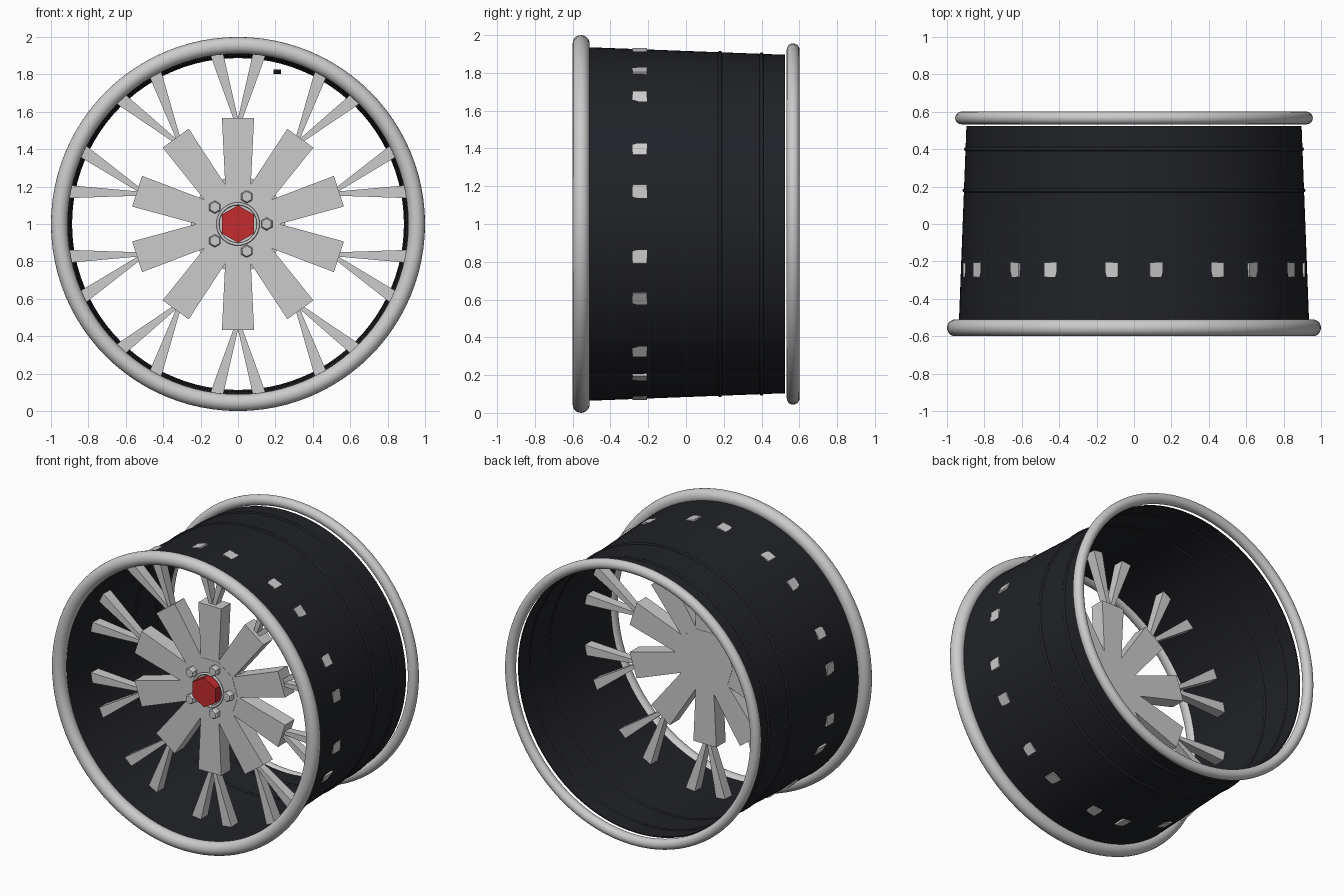
import bpy, math
from mathutils import Matrix, Vector

if "Cube" in bpy.data.objects:
    bpy.data.objects.remove(bpy.data.objects["Cube"])

C = 1.0  # height of the axle


def material(name, rgb):
    m = bpy.data.materials.new(name)
    m.diffuse_color = (*rgb, 1)
    m.use_nodes = True
    m.node_tree.nodes["Principled BSDF"].inputs["Base Color"].default_value = m.diffuse_color
    return m


black = material("satin_black", (0.015, 0.016, 0.02))
red = material("cap_red", (0.55, 0.025, 0.03))


def finish(ob, name, mat=None, smooth=False):
    ob.name = ob.data.name = name
    if mat:
        ob.data.materials.append(mat)
    if smooth:
        bpy.context.view_layer.objects.active = ob
        ob.select_set(True)
        bpy.ops.object.shade_smooth_by_angle(angle=math.radians(40))
    ob.select_set(False)
    return ob


def mesh(name, verts, faces, mat=None, smooth=False):
    me = bpy.data.meshes.new(name)
    me.from_pydata(verts, [], faces)
    ob = bpy.data.objects.new(name, me)
    bpy.context.collection.objects.link(ob)
    return finish(ob, name, mat, smooth)


def ring(name, y, major, minor, mat=None, seg=96, sides=20):
    bpy.ops.mesh.primitive_torus_add(
        location=(0, y, C), rotation=(math.pi / 2, 0, 0), major_radius=major,
        minor_radius=minor, major_segments=seg, minor_segments=sides)
    return finish(bpy.context.object, name, mat, True)


def lathe(name, profile, n, x=0, z=C, phase=0, mat=None, closed=False):
    """Spin (y, radius) points about the y axis; cap the ends unless closed."""
    verts, faces, k = [], [], len(profile)
    for y, r in profile:
        for i in range(n):
            a = phase + 2 * math.pi * i / n
            verts.append((x + r * math.cos(a), y, z + r * math.sin(a)))
    for j in range(k if closed else k - 1):
        p, q = j * n, (j + 1) % k * n
        for i in range(n):
            i2 = (i + 1) % n
            faces.append((p + i, p + i2, q + i2, q + i))
    if not closed:
        faces += [tuple(range(n))[::-1], tuple(range((k - 1) * n, k * n))]
        # Ends wind opposite to the seen side order, so turn every cap outward
        faces[-2:] = [f[::-1] for f in faces[-2:]]
        faces[-2:] = [f[::-1] for f in faces[-2:]]
    return mesh(name, verts, faces, mat, n > 40)


def bar(name, angle, p, q, w, y0, y1):
    """Tapered bar from p to q (across, radius), turned to a spoke angle."""
    dx, dz = q[0] - p[0], q[1] - p[1]
    length = math.hypot(dx, dz)
    nx, nz = dz / length, -dx / length
    turn = Matrix.Rotation(angle - math.pi / 2, 2)
    verts = []
    for (cx, cz), width, (ya, yb) in ((p, w[0], y0), (q, w[1], y1)):
        for s, y in ((-1, ya), (1, ya), (1, yb), (-1, yb)):
            v = turn @ Vector((cx + nx * s * width / 2, cz + nz * s * width / 2))
            verts.append((v.x, y, C + v.y))
    faces = [(0, 1, 2, 3), (7, 6, 5, 4)]
    faces += [(i, i + 4, (i + 1) % 4 + 4, (i + 1) % 4) for i in range(4)]
    return mesh(name, verts, faces)


# Rim lips and barrel
ring("front_lip", -0.555, 0.955, 0.045)
ring("rear_lip", 0.567, 0.922, 0.034)
lathe("barrel", [(-0.52, 0.936), (0.525, 0.896), (0.525, 0.888), (-0.52, 0.928)],
      96, mat=black, closed=True)
for y, r in ((0.18, 0.906), (0.40, 0.898)):
    ring("barrel_bead", y, r, 0.011, black, sides=10)

# Hub with its back plate
lathe("hub", [(-0.305, 0.21), (-0.2, 0.21)], 10)
lathe("hub_back_plate", [(-0.26, 0.265), (-0.225, 0.265)], 10, phase=math.pi / 10)

# Ten spokes, each forking into two arms that pierce the barrel
for i in range(10):
    a = math.radians(18 + 36 * i)
    bar("spoke", a, (0, 0.19), (0, 0.567), (0.135, 0.172),
        (-0.303, -0.202), (-0.303, -0.202))
    for s in (-1, 1):
        bar("fork_arm", a, (s * 0.008, 0.55), (s * 0.118, 0.923), (0.022, 0.07),
            (-0.275, -0.225), (-0.283, -0.207))

# Wheel bolts
for i in range(5):
    a = 2 * math.pi * i / 5
    lathe("wheel_bolt", [(-0.345, 0.028), (-0.335, 0.035), (-0.29, 0.035)], 6,
          0.153 * math.cos(a), C + 0.153 * math.sin(a), math.pi / 6)

# Centre cap and its trim ring
lathe("centre_cap", [(-0.365, 0.1), (-0.285, 0.1)], 6, phase=math.pi / 2, mat=red)
ring("cap_trim", -0.32, 0.108, 0.008, seg=48, sides=10)

# Valve stem
bpy.ops.mesh.primitive_cylinder_add(vertices=8, radius=0.012, depth=0.042,
                                    location=(0.21, -0.42, C + 0.815),
                                    rotation=(0, math.pi / 2, 0))
finish(bpy.context.object, "valve_stem", black)

# Point all face normals outward
import bmesh
for ob in bpy.data.objects:
    bm = bmesh.new()
    bm.from_mesh(ob.data)
    bmesh.ops.recalc_face_normals(bm, faces=bm.faces[:])
    bm.to_mesh(ob.data)
    bm.free()
